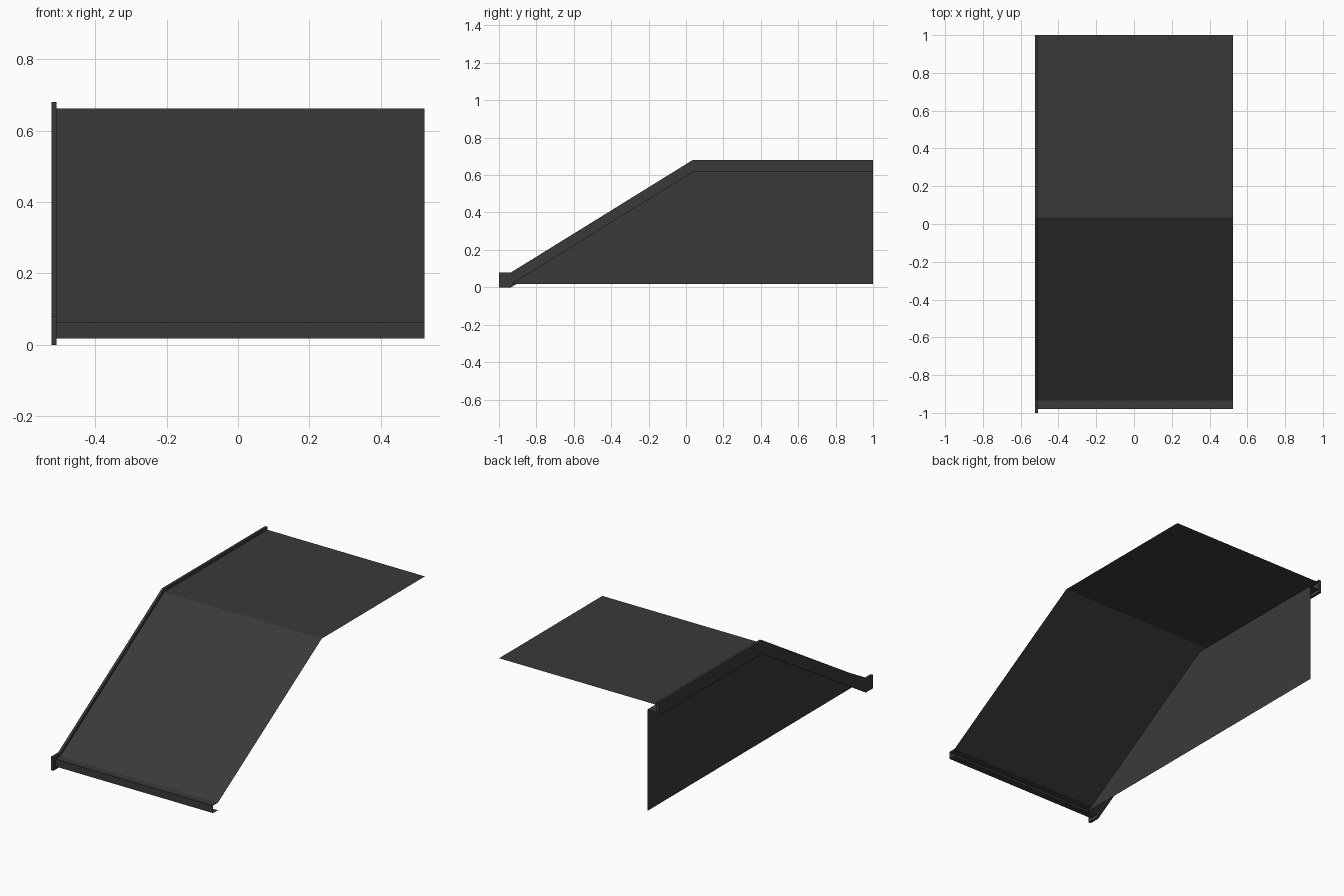
import bpy
import bmesh

if "Cube" in bpy.data.objects:
    bpy.data.objects.remove(bpy.data.objects["Cube"])

# Breakpoints of the ramp path along y, and its rise
Y_LIP, Y_FOOT, Y_CREST, Y_BACK = -0.98, -0.935, 0.035, 1.0
RISE = 0.60
TOP, LOW = 0.062, 0.018              # sheet and return flange heights at the foot
X_OUT, X_IN, X_WALL, X_RIGHT = -0.523, -0.508, -0.447, 0.523

dark = bpy.data.materials.new("dark_grey")
dark.diffuse_color = (0.042, 0.042, 0.042, 1)
dark.use_nodes = True
dark.node_tree.nodes["Principled BSDF"].inputs["Base Color"].default_value = dark.diffuse_color


def path(y_start, z):
    """Flat foot, slope and flat deck as (y, z) points."""
    return [(y_start, z), (Y_FOOT, z), (Y_CREST, z + RISE), (Y_BACK, z + RISE)]


def make(name, bm):
    mesh = bpy.data.meshes.new(name)
    bm.to_mesh(mesh)
    bm.free()
    mesh.materials.append(dark)
    obj = bpy.data.objects.new(name, mesh)
    bpy.context.collection.objects.link(obj)
    return obj


def strip(name, points, x0, x1):
    """Sweep a (y, z) line across x as a thin sheet."""
    bm = bmesh.new()
    rows = [[bm.verts.new((x, y, z)) for x in (x0, x1)] for y, z in points]
    for a, b in zip(rows, rows[1:]):
        bm.faces.new((a[0], a[1], b[1], b[0]))
    return make(name, bm)


def outline(name, points, x, thickness=0.0):
    """Fill a (y, z) outline at x, optionally extruded to a solid."""
    bm = bmesh.new()
    face = bm.faces.new([bm.verts.new((x, y, z)) for y, z in points])
    if thickness:
        out = bmesh.ops.extrude_face_region(bm, geom=[face])["geom"]
        moved = [v for v in out if isinstance(v, bmesh.types.BMVert)]
        bmesh.ops.translate(bm, verts=moved, vec=(thickness, 0, 0))
        bmesh.ops.recalc_face_normals(bm, faces=bm.faces)
    return make(name, bm)


# Ramp and deck sheet, folded under at the front to form a channel lip
strip("ramp_sheet",
      [(Y_FOOT, LOW), (Y_LIP, LOW)] + path(Y_LIP, TOP), X_IN, X_RIGHT)

# Return flange joining the side trim to the recessed wall
strip("side_flange", path(Y_FOOT, LOW)[1:], X_IN, X_WALL)

# Recessed side wall
outline("side_wall", path(Y_FOOT, LOW)[1:] + [(Y_BACK, LOW)], X_WALL)

# Raised edge trim following the ramp profile
outline("side_trim", path(-1.0, 0.08) + path(-1.0, 0.0)[::-1], X_OUT, X_IN - X_OUT)
